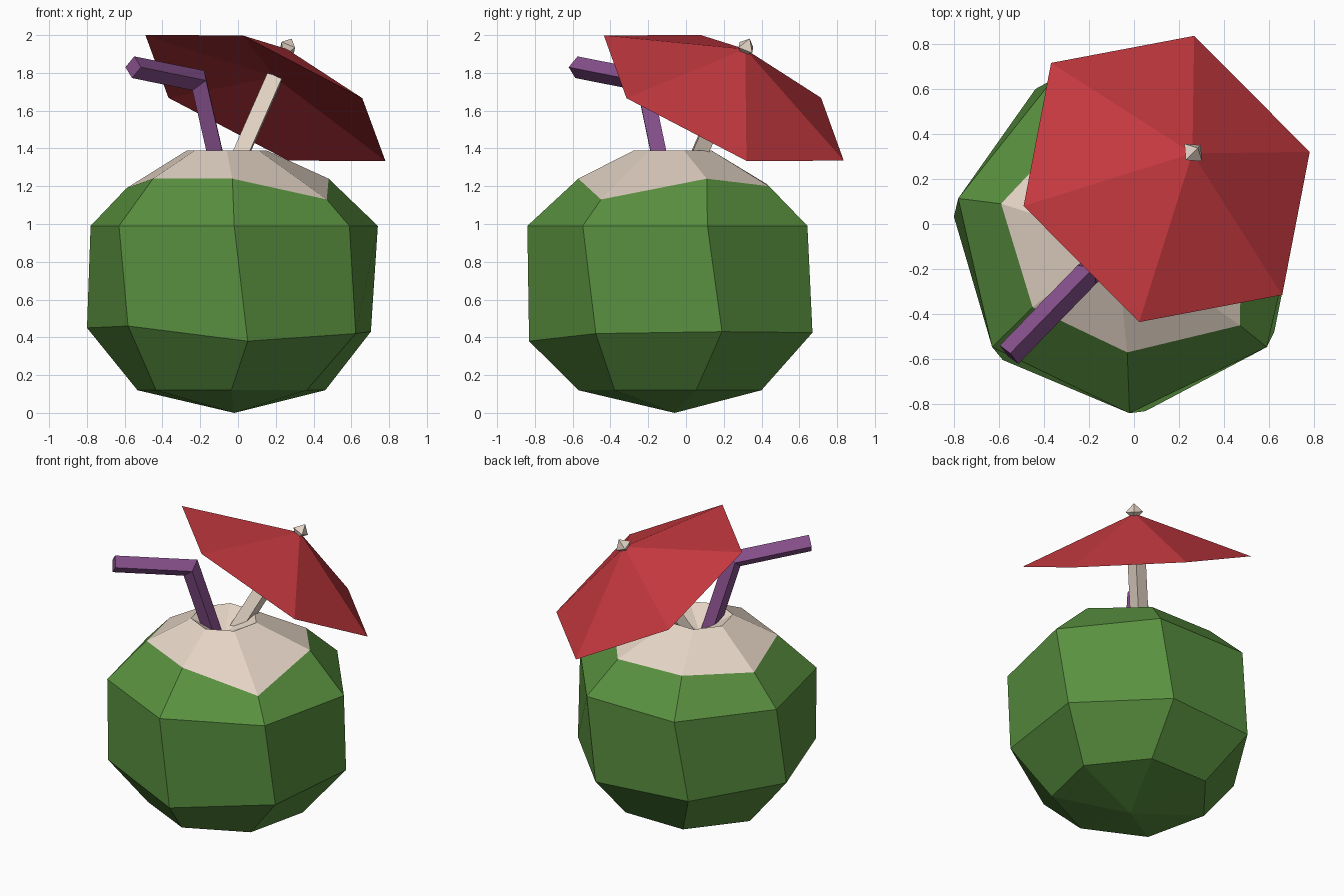
import bpy
from math import cos, sin, pi, radians
from mathutils import Vector, Matrix

if "Cube" in bpy.data.objects:
    bpy.data.objects.remove(bpy.data.objects["Cube"])


def material(name, rgb):
    m = bpy.data.materials.new(name)
    m.diffuse_color = (*rgb, 1)
    m.use_nodes = True
    m.node_tree.nodes["Principled BSDF"].inputs["Base Color"].default_value = m.diffuse_color
    return m


GREEN = material("green", (0.10, 0.28, 0.05))
CREAM = material("cream", (0.78, 0.66, 0.56))
RED = material("red", (0.55, 0.04, 0.05))
PURPLE = material("purple", (0.24, 0.08, 0.26))


def skin(name, rings, mat):
    """Join successive rings with quads; a single-point ring becomes a fan."""
    verts, faces, prev = [], [], None
    n = max(len(r) for r in rings)
    for ring in rings:
        start = len(verts)
        verts += [tuple(p) for p in ring]
        ids = [start + (i if len(ring) > 1 else 0) for i in range(n)]
        if prev:
            for i in range(n):
                j = (i + 1) % n
                f = list(dict.fromkeys([prev[i], prev[j], ids[j], ids[i]]))
                faces.append(f)
        prev = ids
    me = bpy.data.meshes.new(name)
    me.from_pydata(verts, [], faces)
    me.materials.append(mat)
    ob = bpy.data.objects.new(name, me)
    bpy.context.collection.objects.link(ob)
    return ob


def ring7(r, heights, twist=0, cx=-0.02, cy=-0.06):
    pts = []
    for i in range(7):
        a = radians(-90 + twist) + i * 2 * pi / 7
        pts.append(Vector((cx + r * cos(a), cy + r * sin(a), heights[i])))
    return pts


# Coconut husk, slightly uneven rings of seven
cut = [Vector(p) for p in (
    (-0.03, -0.57, 1.24), (0.47, -0.45, 1.13), (0.48, 0.11, 1.24),
    (0.22, 0.44, 1.20), (-0.27, 0.43, 1.21), (-0.59, 0.09, 1.19),
    (-0.45, -0.37, 1.24))]
skin("coconut_husk", [
    [Vector((-0.02, -0.06, 0))],
    ring7(0.51, [0.12] * 7, 0, -0.035),
    ring7(0.775, [0.38, 0.42, 0.43, 0.425, 0.44, 0.45, 0.46], 6, -0.03),
    ring7(0.78, [0.99] * 7),
    cut], GREEN)

# Cut flesh with a shallow hollow
skin("coconut_flesh", [
    cut, ring7(0.215, [1.39] * 7, 0, -0.06),
    [Vector((-0.06, -0.06, 1.28))]], CREAM)

# Bent straw: diamond section, mitred at the elbow
path = [Vector(p) for p in ((-0.093, -0.118, 1.25), (-0.21, -0.225, 1.76),
                            (-0.555, -0.58, 1.83))]
side = Vector((1, -1, 0)).normalized()
d1, d2 = (path[1] - path[0]).normalized(), (path[2] - path[1]).normalized()
mid = (d1 + d2).normalized()
rings = [[path[0]]]
for p, d in zip(path, (d1, mid, d2)):
    up = side.cross(d).normalized() * 0.058 / d.dot(d1 if d is mid else d)
    s = side * 0.058
    rings.append([p + s, p + up, p - s, p - up])
rings.append([path[2]])
skin("straw", rings, PURPLE)

# Umbrella frame: tilted axis, hexagon starting at one rim corner
centre = Vector((0.145, 0.2, 1.667))
axis = Vector((0.375, 0.372, 0.85)).normalized()
u = Vector((-0.635, -0.12, 0.333))
u = (u - axis * u.dot(axis)).normalized()
v = axis.cross(u)
rim = [centre + 0.727 * (u * cos(i * pi / 3) + v * sin(i * pi / 3)) for i in range(6)]
skin("umbrella_canopy", [[centre + axis * 0.13], rim, [centre + axis * 0.305]], RED)


# Stick and finial share a square section along the tilted axis
rot = Vector((0, 0, 1)).rotation_difference(axis).to_matrix()


def square(r, h):
    return [centre + rot @ Vector((r * cos(a), r * sin(a), h))
            for a in (pi / 4 + i * pi / 2 for i in range(4))]


skin("umbrella_stick", [[centre + axis * -0.5], square(0.058, -0.5),
                        square(0.058, 0.15), [centre + axis * 0.15]], CREAM)
skin("umbrella_finial", [[centre + axis * 0.26], square(0.055, 0.315),
                         [centre + axis * 0.37]], CREAM)
